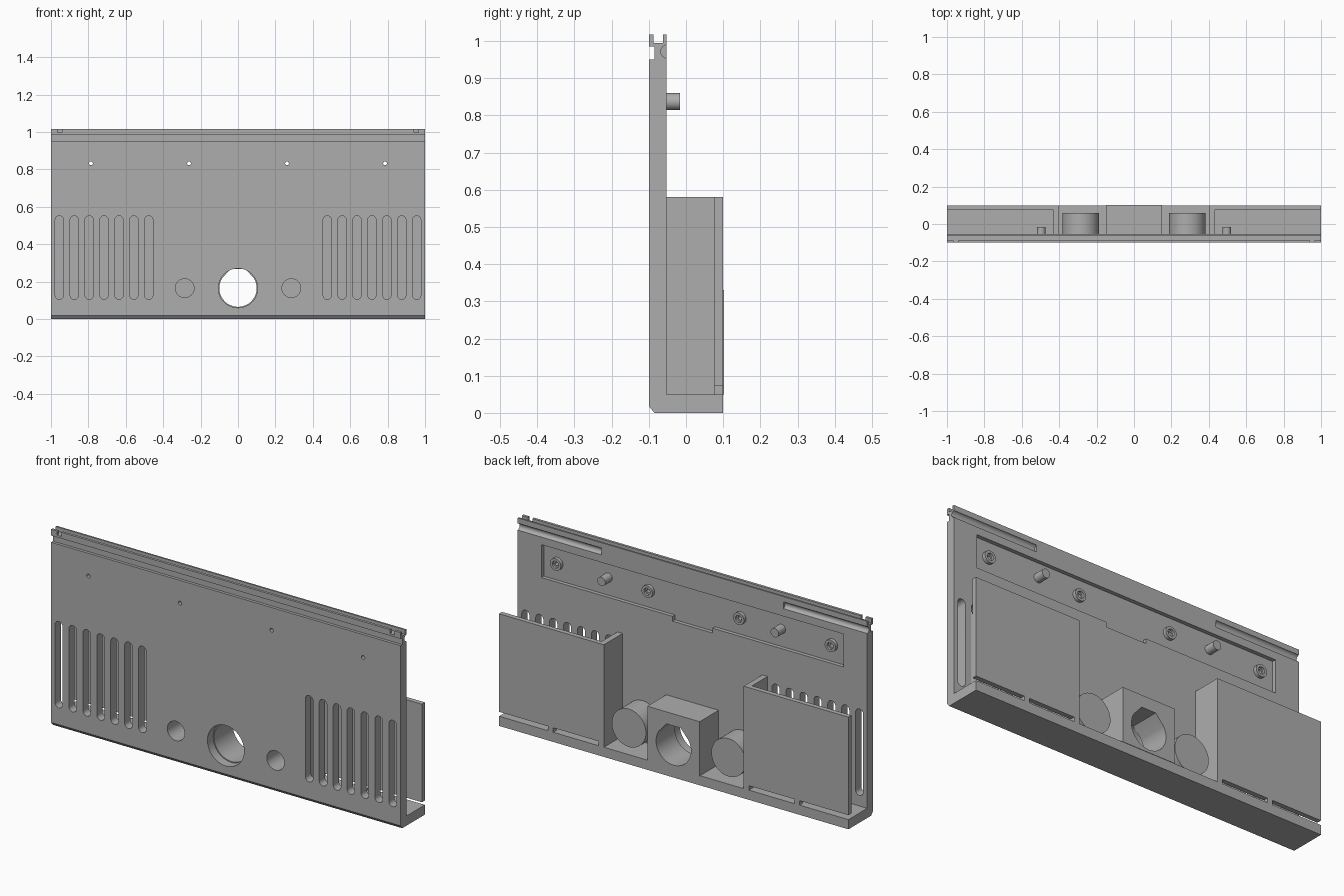
import bpy, bmesh, math

if "Cube" in bpy.data.objects:
    bpy.data.objects.remove(bpy.data.objects["Cube"])

grey = bpy.data.materials.new("mid grey")
grey.diffuse_color = (0.42, 0.42, 0.42, 1)
grey.use_nodes = True
grey.node_tree.nodes["Principled BSDF"].inputs["Base Color"].default_value = grey.diffuse_color


def prism(name, pts, a, b, axis):
    """Extrude a 2D outline from a to b: (y, z) along x, or (x, z) along y."""
    bm = bmesh.new()

    def ring(t):
        return [bm.verts.new((t, p, q) if axis == 'x' else (p, t, q)) for p, q in pts]
    r0, r1 = ring(a), ring(b)
    bm.faces.new(r0)
    bm.faces.new(r1)
    n = len(pts)
    for i in range(n):
        j = (i + 1) % n
        bm.faces.new((r0[i], r0[j], r1[j], r1[i]))
    bmesh.ops.recalc_face_normals(bm, faces=bm.faces)
    me = bpy.data.meshes.new(name)
    bm.to_mesh(me)
    bm.free()
    me.materials.append(grey)
    ob = bpy.data.objects.new(name, me)
    bpy.context.collection.objects.link(ob)
    return ob


def box(name, x0, x1, y0, y1, z0, z1):
    return prism(name, [(x0, z0), (x1, z0), (x1, z1), (x0, z1)], y0, y1, 'y')


def circle(cx, cz, r, n=40):
    return [(cx + r * math.cos(2 * math.pi * i / n), cz + r * math.sin(2 * math.pi * i / n))
            for i in range(n)]


def slot(cx, z0, z1, r, n=10):
    top = [(cx + r * math.cos(math.pi * i / n), z1 - r + r * math.sin(math.pi * i / n)) for i in range(n + 1)]
    low = [(cx - r * math.cos(math.pi * i / n), z0 + r - r * math.sin(math.pi * i / n)) for i in range(n + 1)]
    return top + low


def cut(target, cutter):
    m = target.modifiers.new("cut", 'BOOLEAN')
    m.operation = 'DIFFERENCE'
    m.solver = 'EXACT'
    m.object = cutter
    bpy.context.view_layer.objects.active = target
    bpy.ops.object.modifier_apply(modifier=m.name)
    bpy.data.objects.remove(cutter)


FRONT, BACK, REAR = -0.1, -0.053, 0.1
HZ = 0.165          # height of the three round openings
SZ = 0.832          # height of the screw row

# Front plate with floor, top rail grooves and chamfered lower edge
plate = prism("front_plate", [
    (-0.085, 0), (REAR, 0), (REAR, 0.05), (BACK, 0.05), (BACK, 1.017), (-0.062, 1.017),
    (-0.062, 0.995), (-0.087, 0.995), (-0.087, 1.017), (FRONT, 1.017), (FRONT, 0.985),
    (-0.085, 0.985), (-0.085, 0.95), (FRONT, 0.95), (FRONT, 0.018)], -1, 1, 'x')

# Shallow recess on the back with a small notch below it
cut(plate, prism("recess_cutter", [
    (-0.865, 0.745), (-0.115, 0.745), (-0.115, 0.72), (0.115, 0.72), (0.115, 0.745),
    (0.865, 0.745), (0.865, 0.915), (-0.865, 0.915)], BACK - 0.02, 0, 'y'))

# Central opening
cut(plate, prism("hole_cutter", circle(0, HZ, 0.105, 48), -0.2, 0, 'y'))

for s in (-1, 1):
    # Vent slots
    for i in range(7):
        cut(plate, prism("vent_cutter", slot(s * (0.477 + 0.0797 * i), 0.105, 0.552, 0.022), -0.2, 0, 'y'))
    # Small round opening, screw holes
    cut(plate, prism("hole_cutter", circle(s * 0.285, HZ, 0.05), -0.2, 0, 'y'))
    for x in (0.262, 0.786):
        cut(plate, prism("screw_cutter", circle(s * x, SZ, 0.01, 16), -0.2, 0, 'y'))
    # Half-round groove on the back, notch in the front lip
    a, b = sorted((s * 0.52, s * 1.1))
    cut(plate, prism("groove_cutter", circle(-0.05, 0.972, 0.018, 24), a, b, 'x'))
    a, b = sorted((s * 0.94, s * 0.966))
    cut(plate, box("lip_cutter", a, b, -0.2, -0.0865, 0.996, 1.1))

# Central block with flat-topped bore
block = box("centre_block", -0.15, 0.15, BACK, REAR + 0.002, 0.05, 0.33)
arc = [math.radians(148 + 244 * i / 30) for i in range(31)]
bore = [(0.1 * math.cos(t), HZ + 0.1 * math.sin(t)) for t in arc] + [(0.04, 0.268), (-0.04, 0.268)]
cut(block, prism("bore_cutter", bore, -0.2, 0.2, 'y'))

parts = [plate, block]
for s, side in ((-1, "left"), (1, "right")):
    # Round cup behind each small opening
    cup = prism(side + "_cup", circle(s * 0.285, HZ, 0.098, 48), BACK, 0.06, 'y')
    cut(cup, prism("cup_cutter", circle(s * 0.285, HZ, 0.05), -0.2, 0.045, 'y'))
    # Rear cover: inner wall and back panel raised above the floor on tabs
    a, b = sorted((s * 0.4, s * 0.43))
    box(side + "_cover_wall", a, b, BACK, REAR, 0.05, 0.58)
    a, b = sorted((s * 0.43, s))
    box(side + "_cover_panel", a, b, 0.075, REAR, 0.073, 0.58)
    a, b = sorted((s * 0.69, s * 0.72))
    box(side + "_cover_tab", a, b, 0.075, REAR, 0.05, 0.073)
    # Locating pin and screw bosses
    pin = prism(side + "_pin", circle(s * 0.496, 0.837, 0.023, 28), BACK - 0.02, -0.016, 'y')
    parts += [cup, pin]
    for x in (0.262, 0.786):
        boss = prism(side + "_screw_boss", circle(s * x, SZ, 0.031, 28), BACK - 0.02, BACK - 0.002, 'y')
        cut(boss, prism("boss_cutter", circle(s * x, SZ, 0.01, 16), -0.2, 0, 'y'))
        cut(boss, prism("boss_cutter", circle(s * x, SZ, 0.018, 20), BACK - 0.014, 0, 'y'))
        parts.append(boss)

# Smooth the round walls, keep edges sharp
bpy.ops.object.select_all(action='DESELECT')
for ob in parts:
    ob.select_set(True)
bpy.context.view_layer.objects.active = plate
bpy.ops.object.shade_smooth_by_angle(angle=math.radians(30))
